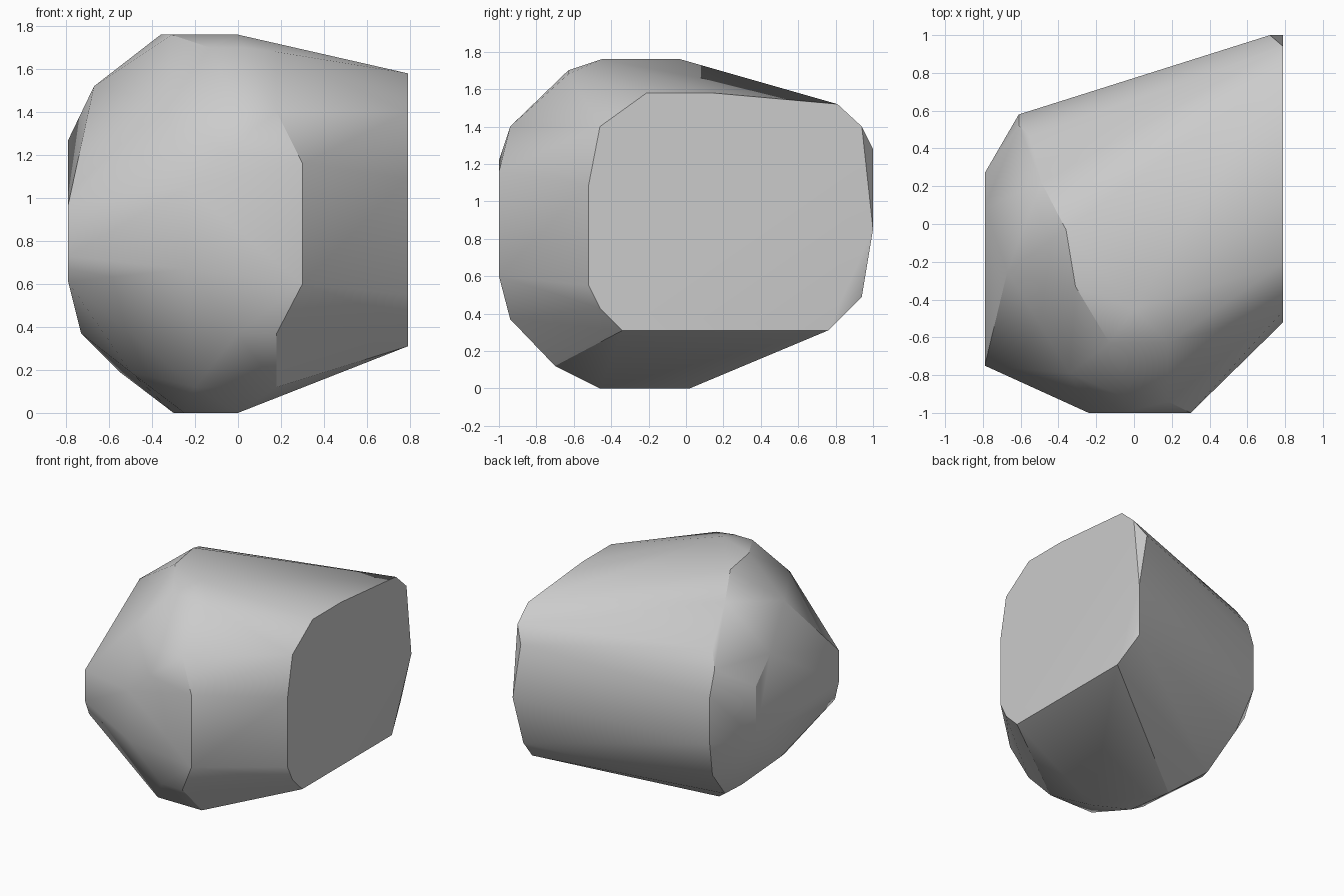
import bpy
import bmesh
import math

# Remove the default object if the scene has it
default_cube = bpy.data.objects.get("Cube")
if default_cube:
    bpy.data.objects.remove(default_cube, do_unlink=True)


def make_material(name, color):
    """One flat colour, shown in both the viewport and a render."""
    material = bpy.data.materials.new(name)
    material.use_nodes = True
    material.diffuse_color = color
    shader = material.node_tree.nodes["Principled BSDF"]
    shader.inputs["Base Color"].default_value = color
    shader.inputs["Roughness"].default_value = 0.9
    return material


def flat_outline(axis, offset, outline):
    """Corners of a flat cut: the outline lies across the axis at the offset."""
    corners = []
    for pair in outline:
        corner = list(pair)
        corner.insert("xyz".index(axis), offset)
        corners.append(corner)
    return corners


# Big flat broken end, as (y, z)
broken_end = flat_outline("x", .79, [
    (-.52, 1.09), (-.46, 1.4), (-.21, 1.58), (.14, 1.58), (.81, 1.52), (.94, 1.4),
    (1, .85), (.76, .31), (-.34, .31), (-.46, .43), (-.52, .55)])

# Blunt far end, as (y, z)
blunt_end = flat_outline("x", -.79, [
    (-.75, .97), (-.75, .73), (-.7, .61), (.27, .68), (.27, 1.08), (.09, 1.27)])

# Worn front, as (x, z)
worn_front = flat_outline("y", -1, [
    (.3, 1.16), (.3, .6), (-.24, .67), (-.24, 1.05), (-.06, 1.22)])

# Crown and resting base, as (x, y)
crown = flat_outline("z", 1.76, [(-.36, -.03), (-.31, -.33), (0, -.45)])
base = flat_outline("z", 0, [(-.3, .02), (-.25, -.33), (0, -.46)])

# Chipped shoulders above and below the worn front, as (x, y)
shoulders = (
    flat_outline("z", 1.7, [(.03, -.63), (-.13, -.63)])
    + flat_outline("z", 1.4, [(.18, -.94), (0, -.94)])
    + flat_outline("z", .37, [(.18, -.94), (0, -.94), (-.73, -.12)])
    + flat_outline("z", .12, [(.18, -.7), (-.2, -.7)])
    + flat_outline("z", .19, [(-.55, .1), (-.5, -.5)])
)

# Long ridge between the back and the blunt end, with single chipped corners
back_ridge = [
    (-.61, .58, .7), (-.61, .58, 1.07), (-.61, .52, 1.26), (-.55, .46, 1.38),
    (-.49, .22, 1.64), (-.55, .46, .4), (-.49, .22, .15)]
chipped_corners = [
    (.72, 1, 1.28), (.74, .94, .49), (-.67, -.25, 1.52),
    (-.34, -.79, 1.45), (.18, -.63, 1.68)]

# Wrap all the outlines in one tight faceted skin
mesh = bpy.data.meshes.new("boulder")
boulder = bpy.data.objects.new("boulder", mesh)
bpy.context.collection.objects.link(boulder)
bm = bmesh.new()
for corner in (broken_end + blunt_end + worn_front + crown + base
               + shoulders + back_ridge + chipped_corners):
    bm.verts.new(corner)
bmesh.ops.convex_hull(bm, input=bm.verts[:], use_existing_faces=False)
loose = [vert for vert in bm.verts if not vert.link_faces]
bmesh.ops.delete(bm, geom=loose, context="VERTS")

# Merge the triangles of each flat cut into one face
bmesh.ops.dissolve_limit(bm, angle_limit=math.radians(1),
                         verts=bm.verts[:], edges=bm.edges[:])
bmesh.ops.recalc_face_normals(bm, faces=bm.faces[:])
bm.to_mesh(mesh)
bm.free()

# Plain stone colour, soft shading with the hard breaks kept sharp
mesh.materials.append(make_material("stone grey", (.6, .6, .6, 1)))
bpy.ops.object.select_all(action="DESELECT")
boulder.select_set(True)
bpy.context.view_layer.objects.active = boulder
bpy.ops.object.shade_smooth_by_angle(angle=math.radians(30))
